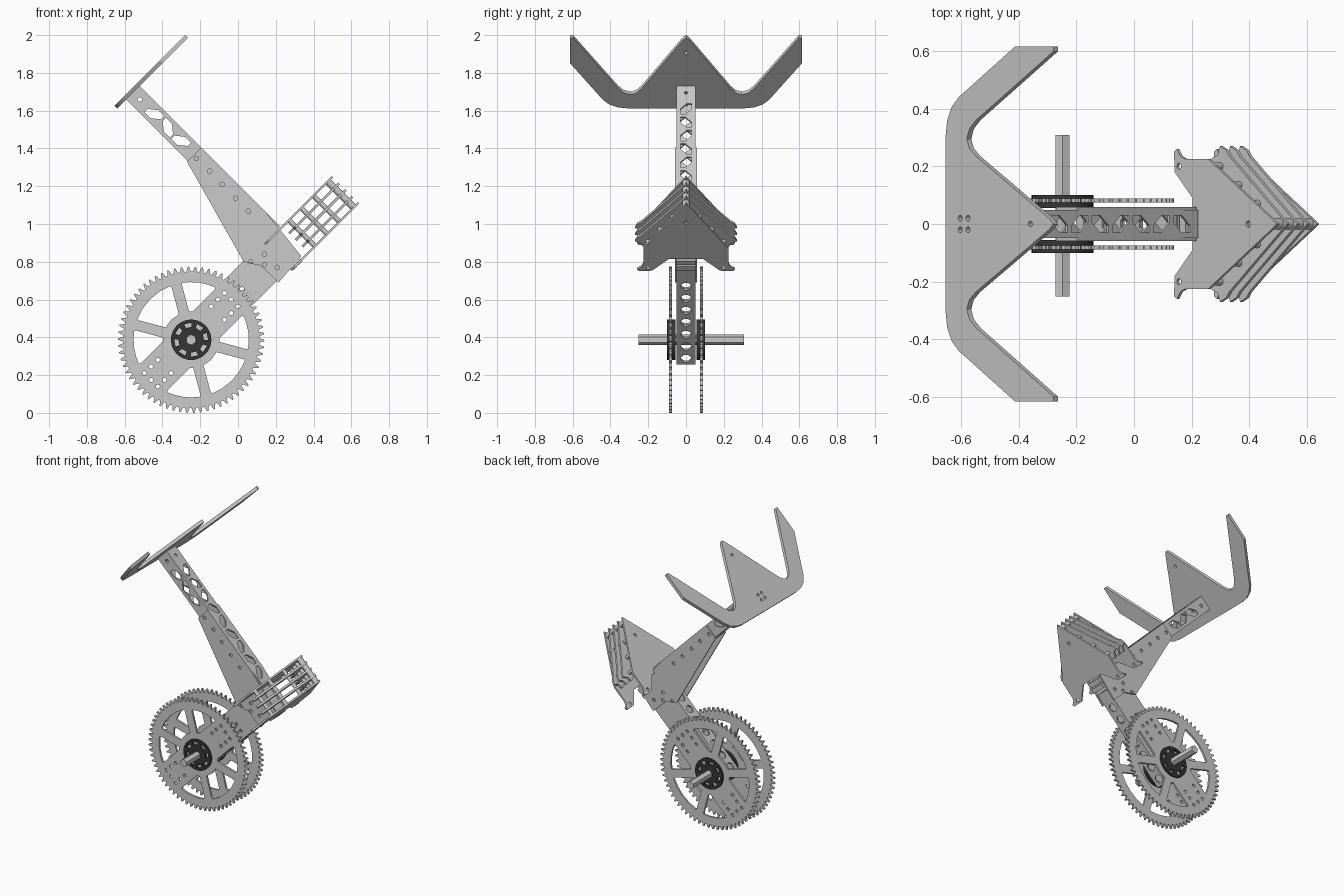
import bpy, bmesh
from math import sin, cos, pi, asin, radians, sqrt
from mathutils import Matrix, Vector

if "Cube" in bpy.data.objects:
    bpy.data.objects.remove(bpy.data.objects["Cube"])

C = sqrt(0.5)
X, Y, Z = Vector((1, 0, 0)), Vector((0, 1, 0)), Vector((0, 0, 1))
U, V, W = Vector((C, 0, C)), Vector((-C, 0, C)), Vector((C, 0, -C))

black = bpy.data.materials.new("hub_black")
black.diffuse_color = (0.035, 0.035, 0.035, 1)
black.use_nodes = True
black.node_tree.nodes["Principled BSDF"].inputs["Base Color"].default_value = black.diffuse_color


def slab(name, outline, holes, origin, a, b, thick, mat=None):
    """Flat plate with holes, lying in the plane of axes a and b."""
    cu = bpy.data.curves.new(name, 'CURVE')
    cu.dimensions, cu.fill_mode, cu.extrude = '2D', 'BOTH', thick / 2
    for pts in [outline] + holes:
        sp = cu.splines.new('POLY')
        sp.points.add(len(pts) - 1)
        for p, (x, y) in zip(sp.points, pts):
            p.co = (x, y, 0, 1)
        sp.use_cyclic_u, sp.use_smooth = True, False
    tmp = bpy.data.objects.new(name + "_curve", cu)
    bpy.context.collection.objects.link(tmp)
    me = bpy.data.meshes.new_from_object(tmp.evaluated_get(bpy.context.evaluated_depsgraph_get()))
    bpy.data.objects.remove(tmp)
    n = a.cross(b)
    m = Matrix((a, b, n)).transposed().to_4x4()
    m.translation = Vector(origin)
    bm = bmesh.new()
    bm.from_mesh(me)
    bmesh.ops.remove_doubles(bm, verts=bm.verts, dist=1e-5)
    bmesh.ops.transform(bm, matrix=m, verts=bm.verts)
    bmesh.ops.recalc_face_normals(bm, faces=bm.faces)
    bm.to_mesh(me)
    bm.free()
    ob = bpy.data.objects.new(name, me)
    bpy.context.collection.objects.link(ob)
    if mat:
        me.materials.clear()
        me.materials.append(mat)
    return ob


def circle(x, y, r, n=16, rot=0.0):
    return [(x + r * cos(rot + 2 * pi * i / n), y + r * sin(rot + 2 * pi * i / n)) for i in range(n)]


def rect(x0, x1, y0, y1):
    return [(x0, y0), (x1, y0), (x1, y1), (x0, y1)]


def mirror(pts):
    return pts + [(x, -y) for x, y in reversed(pts) if y]


def slant(pts):
    """Plan-view points stretched onto the 45 degree plane."""
    return [(x / C, y) for x, y in pts]


def truss(x, flip, k=1.0):
    h = [(-.04, .03), (0, .03), (.04, -.005), (.04, -.03), (0, -.03), (-.04, .005)]
    return [(x + px * k, py * (-1 if flip else 1)) for px, py in h]


# large gears with wide drilled spokes on the arm line
G = Vector((-.248, 0, .387))
teeth = []
for i in range(66):
    for f, r in ((0, .361), (.3, .361), (.55, .387), (.75, .387)):
        t = 2 * pi * (i + f) / 66
        teeth.append((r * cos(t), r * sin(t)))
half = [.1, .028, .028, .1, .028, .028]
windows = []
for i in range(6):
    t0, t1 = radians(60 * i), radians(60 * i + 60)
    h0, h1 = half[i], half[(i + 1) % 6]
    win = []
    for r, order in ((.15, (0, .5, 1)), (.295, (1, .98, .75, .5, .25, .02, 0))):
        a0, a1 = t0 + asin(h0 / r), t1 - asin(h1 / r)
        for f in order:
            rr = r + (.01 if r > .2 and 0 < f < 1 else 0)
            win.append((rr * cos(a0 + (a1 - a0) * f), rr * sin(a0 + (a1 - a0) * f)))
    windows.append(win)
bolts = [(.3, -.05), (.3, 0), (.3, .05), (.25, -.05), (.25, .05), (.2, -.05), (.2, .05)]
drill = [circle(s * x, s * y, .011, 12) for x, y in bolts for s in (1, -1)]
slots = []
for i in range(8):
    t = 2 * pi * i / 8 + .2
    slots.append([(r * cos(t + d), r * sin(t + d)) for r, d in
                  ((.068, -.22), (.068, .22), (.09, .22), (.09, -.22))])
for side, tag in ((-1, "front"), (1, "back")):
    slab("gear_" + tag, teeth, windows + drill, G + Y * .082 * side, U, V, .014)
    slab("hub_" + tag, circle(0, 0, .107, 40), slots + [circle(0, 0, .028, 6)],
         G + Y * .078 * side, U, V, .046, black)

# hexagonal axle
slab("axle", circle(0, 0, .028, 6, pi / 2), [], G + Y * .028, X, Z, .56)

# lower box beam
for side in (-1, 1):
    slab("lower_beam_side", rect(-.085, .62, -.1, .1),
         [circle(x, y, .011, 12) for x, y in bolts + [(.38, 0), (.38, .05)]],
         G + Y * .044 * side, U, W, .01)
    slab("lower_beam_face", rect(-.085, .62, -.039, .039),
         [circle(-.04 + .09 * i, 0, .028, 8, pi / 8) for i in range(7)],
         G + W * .095 * side, U, Y, .01)

# upper arm box beam with truss cut-outs
P = Vector((-.52, 0, 1.73))
for side in (-1, 1):
    slab("upper_arm_side", rect(0, 1.05, 0, .1),
         [[(x, y + .05) for x, y in truss(.16 + .1 * i, i % 2, 1.1)] for i in range(3)]
         + [circle(.05, .05, .012, 12)],
         P + Y * .044 * side, W, -U, .01)
for d in (.005, .095):
    slab("upper_arm_face", rect(0, 1.05, -.039, .039),
         [truss(.17 + .1 * i, i % 2) for i in range(9)] + [circle(.05, 0, .01, 12)],
         P - U * d, W, Y, .01)

# tapered gusset plates joining the two beams
gusset = [(-.27, 1.33), (-.195, 1.405), (.15, 1.06), (.335, .83), (.215, .69), (.12, .78), (.03, .80)]
gholes = [(-.22, 1.347), (-.15, 1.28), (-.085, 1.21), (-.013, 1.136), (.055, 1.068),
          (.14, .84), (.066, .77 + .03), (.14, .785), (.208, .77)]
for side in (-1, 1):
    slab("gusset_plate", gusset, [circle(x, z, .012, 12) for x, z in gholes],
         Vector((0, .054 * side, 0)), X, Z, .01)

# mounting block for the cage
for k in (-.02, .02):
    slab("cage_mount", rect(-.115, .115, -.052, .052), [], Vector((.235, 0, .86)) + U * k, V, Y, .03)

# cage: two full plates with three chevron plates between them
full = [(.5, 0), (.485, .015), (.26, .226), (.18, .226), (.165, .235), (.153, .26), (.143, .25),
        (.145, .18), (.207, .09), (.207, .05)]
chevron = [(.5, 0), (.3, .235), (.29, .255), (.268, .27), (.26, .24), (.235, .225),
           (.24, .2), (.265, .17), (.3, .15), (.39, 0)]
fholes = [slant_c for x, y in ((.16, .2), (.16, -.2), (.4, 0))
          for slant_c in [circle(x / C, y, .011, 12)]]
for k in (0, .138):
    slab("cage_plate", slant(mirror(full)), fholes, (k, 0, .75 - k), U, Y, .012)
for k in (.035, .07, .105):
    slab("cage_chevron", slant(mirror(chevron)), [], (k, 0, .75 - k), U, Y, .014)

# cage standoff rods
for x, y in mirror([(.475, 0), (.4, .07), (.335, .135), (.27, .2)]):
    slab("cage_rod", circle(x / C, y, .019 if y == 0 else .013, 16), [],
         (.069, 0, .75 - .069), U, Y, .205)

# claw plate on top of the arm
claw = [(-.272, 0), (-.285, .018), (-.54, .235), (-.563, .262), (-.572, .295), (-.563, .33), (-.54, .36),
        (-.272, .598), (-.272, .615), (-.405, .615), (-.6, .44), (-.625, .405), (-.64, .36), (-.646, .3)]
choles = [circle(x / C, y, .01, 12) for x, y in
          ((-.595, .02), (-.595, -.02), (-.568, .02), (-.568, -.02), (-.352, 0))]
slab("claw_plate", slant(mirror(claw)), choles, (0, 0, 2.265), U, Y, .022)

# smooth the round edges only
for ob in bpy.context.scene.objects:
    ob.select_set(True)
    bpy.context.view_layer.objects.active = ob
bpy.ops.object.shade_smooth_by_angle(angle=radians(28))
